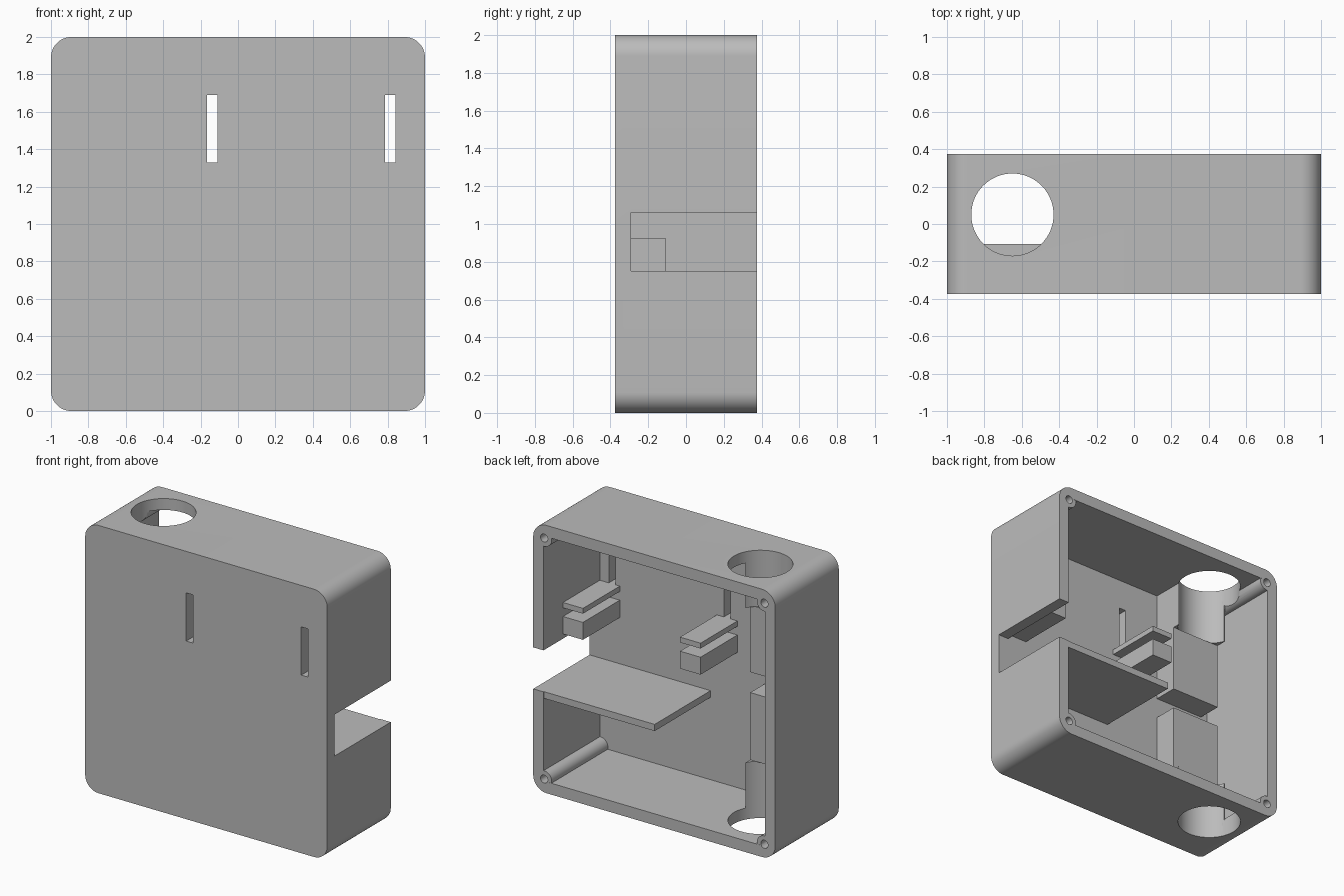
import bpy, bmesh, math
from mathutils import Matrix, Vector

if "Cube" in bpy.data.objects:
    bpy.data.objects.remove(bpy.data.objects["Cube"], do_unlink=True)

grey = bpy.data.materials.new("plain_grey")
grey.use_nodes = True
grey.diffuse_color = (0.5, 0.5, 0.5, 1)
grey.node_tree.nodes["Principled BSDF"].inputs["Base Color"].default_value = (0.5, 0.5, 0.5, 1)


def finish(name, bm):
    bmesh.ops.recalc_face_normals(bm, faces=bm.faces)
    mesh = bpy.data.meshes.new(name)
    bm.to_mesh(mesh)
    bm.free()
    mesh.materials.append(grey)
    ob = bpy.data.objects.new(name, mesh)
    bpy.context.collection.objects.link(ob)
    return ob


def box(name, xs, ys, zs, round_edges=0):
    bm = bmesh.new()
    lo, hi = (Vector(p) for p in zip(xs, ys, zs))
    bmesh.ops.create_cube(bm, size=1)
    for v in bm.verts:
        v.co = Vector(((lo[i] + hi[i]) / 2 + v.co[i] * (hi[i] - lo[i]) for i in range(3)))
    if round_edges:
        along_y = [e for e in bm.edges
                   if abs(e.verts[0].co.y - e.verts[1].co.y) > 0.1]
        bmesh.ops.bevel(bm, geom=along_y, offset=round_edges, segments=12,
                        profile=0.5, affect='EDGES')
    return finish(name, bm)


def cylinder(name, radius, start, end, sides=64):
    bm = bmesh.new()
    start, end = Vector(start), Vector(end)
    axis = end - start
    turn = axis.to_track_quat('Z', 'Y').to_matrix().to_4x4()
    bmesh.ops.create_cone(bm, cap_ends=True, segments=sides, radius1=radius,
                          radius2=radius, depth=axis.length,
                          matrix=Matrix.Translation((start + end) / 2) @ turn)
    return finish(name, bm)


def activate(ob):
    bpy.ops.object.select_all(action='DESELECT')
    ob.select_set(True)
    bpy.context.view_layer.objects.active = ob


def combine(ob, other, operation='DIFFERENCE'):
    other.hide_render = True
    mod = ob.modifiers.new("cut", 'BOOLEAN')
    mod.operation = operation
    mod.solver = 'EXACT'
    mod.object = other
    activate(ob)
    bpy.ops.object.modifier_apply(modifier=mod.name)
    bpy.data.objects.remove(other, do_unlink=True)


def smooth(ob):
    activate(ob)
    bpy.ops.object.shade_smooth_by_angle(angle=math.radians(30))


FRONT, BACK, FLOOR = -0.375, 0.375, -0.29
INNER = 0.915

# Open-backed case
case = box("case", (-1, 1), (FRONT, BACK), (0, 2), 0.11)
combine(case, box("cavity", (-INNER, INNER), (FLOOR, 1), (1 - INNER, 1 + INNER)))

# Corner screw posts and their holes
for sx in (-1, 1):
    for sz in (-1, 1):
        x, z = sx * 0.91, 1 + sz * 0.9
        combine(case, cylinder("post", 0.062, (x, FLOOR - 0.03, z), (x, BACK - 0.001, z), 32), 'UNION')
        combine(case, cylinder("screw_hole", 0.03, (x, -0.1, z), (x, 0.5, z), 24))

# Side notch and the two front slots
combine(case, box("notch", (0.8, 1.2), (FLOOR, 0.6), (0.75, 1.06)))
for x in (-0.138, 0.813):
    combine(case, box("slot", (x - 0.028, x + 0.028), (-0.6, 0), (1.33, 1.69)))


def bore():
    return cylinder("bore", 0.22, (-0.65, 0.05, -0.2), (-0.65, 0.05, 2.2))


# Vertical bore through top and bottom walls
combine(case, bore())
smooth(case)

# Curved cradles at both ends of the bore
CRADLE_X = (-0.86, -0.455)
for name, zs in (("lower_cradle", (0.08, 0.425)), ("upper_cradle", (1.58, 1.92))):
    cradle = box(name, CRADLE_X, (FLOOR - 0.01, -0.03), zs)
    combine(cradle, bore())
    smooth(cradle)

# Flat backing blocks between the cradles
box("lower_backing_block", CRADLE_X, (FLOOR - 0.01, -0.108), (0.425, 0.927))
box("upper_backing_block", CRADLE_X, (FLOOR - 0.01, -0.108), (1.08, 1.58))

# Shelf behind the side notch
box("shelf", (0.0, INNER), (FLOOR, 0.37), (0.7, 0.75))

# Paired bracket arms below each slot
for side, xs in (("left", (0.75, INNER + 0.01)), ("right", (-0.222, -0.052))):
    box(side + "_bracket_block", xs, (FLOOR - 0.01, 0.145), (1.095, 1.225))
    box(side + "_bracket_plate", xs, (FLOOR - 0.01, 0.145), (1.29, 1.33))
